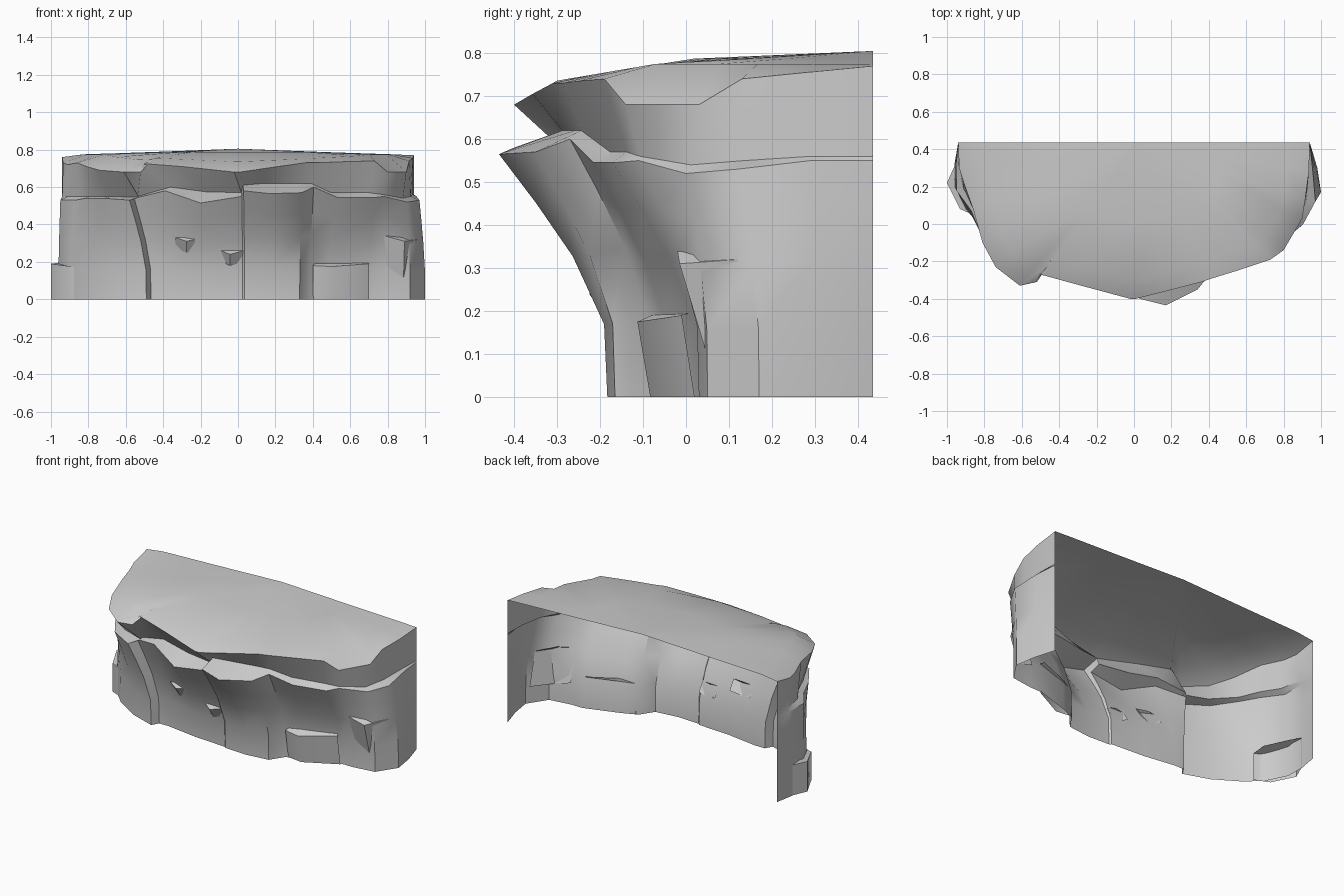
import bpy, bmesh
from mathutils import Vector as V

# Columns run left to right round the cliff; doubled columns make stepped slabs.
FOOT = [(-.94, .435), (-.96, .32), (-.96, .2), (-.9, .08), (-.81, -.01), (-.65, -.11),
        (-.49, -.165), (-.465, -.12), (-.4, -.12), (-.2, -.15), (.025, -.165), (.035, -.175),
        (.18, -.183), (.33, -.165), (.385, -.08), (.48, -.04), (.7, .03), (.78, .03),
        (.92, .05), (1, .17), (.98, .3), (.94, .435)]
# ledge lip: x, y, z, inset, rise
LEDGE = [(-.94, .435, .53, 0, .02), (-.95, .33, .53, .01, .02), (-.95, .18, .53, .04, .02),
         (-.87, .07, .53, .03, .02), (-.82, -.05, .54, .03, .01), (-.72, -.2, .54, .06, .01),
         (-.58, -.27, .53, .08, .015), (-.555, -.21, .54, .03, .01), (-.39, -.28, .58, .06, .02),
         (-.2, -.35, .515, .1, .06), (.02, -.35, .55, .07, .02), (.03, -.4, .58, .11, .03),
         (.17, -.435, .565, .15, .055), (.34, -.35, .57, .1, .05), (.405, -.27, .6, .03, .02),
         (.53, -.215, .545, .05, .025), (.735, -.17, .545, .05, .025), (.78, -.11, .55, .005, .01),
         (.905, .0, .52, .025, .02), (.97, .12, .53, .05, .02), (.955, .29, .55, .02, .01),
         (.94, .435, .55, 0, .01)]
RIM = [(-.94, .435, .76), (-.935, .3, .73), (-.91, .22, .72), (-.86, .08, .73), (-.81, -.1, .71),
       (-.74, -.23, .69), (-.61, -.33, .68), (-.52, -.31, .68), (-.5, -.27, .725),
       (-.3, -.325, .71), (-.02, -.4, .68), (.01, -.4, .68), (.18, -.357, .705),
       (.36, -.31, .73), (.42, -.29, .73), (.55, -.25, .735), (.73, -.19, .74),
       (.8, -.14, .68), (.9, .03, .68), (.915, .13, .74), (.935, .28, .755), (.94, .435, .77)]
CENTRE = V((0, .435, .805))


def finish(name, bm):
    me = bpy.data.meshes.new(name)
    bm.to_mesh(me)
    bm.free()
    ob = bpy.data.objects.new(name, me)
    bpy.context.collection.objects.link(ob)
    bpy.ops.object.select_all(action='DESELECT')
    ob.select_set(True)
    bpy.context.view_layer.objects.active = ob
    bpy.ops.object.shade_smooth_by_angle(angle=.7)


def loft(name, levels):
    bm = bmesh.new()
    rows = [[bm.verts.new(p) for p in row] for row in levels]
    for lo, hi in zip(rows, rows[1:]):
        for i in range(len(lo) - 1):
            bm.faces.new((lo[i], lo[i + 1], hi[i + 1], hi[i]))
    bmesh.ops.remove_doubles(bm, verts=bm.verts, dist=.0005)
    finish(name, bm)


def shelf(name, outer, inner, drop, shift=(0, 0)):
    """Ledge face with a skirt running down from its lip."""
    bm = bmesh.new()
    o = [bm.verts.new(p) for p in outer]
    n = [bm.verts.new(p) for p in inner]
    low = [bm.verts.new((p[0] + shift[0], p[1] + shift[1], max(0, p[2] - drop))) for p in outer]
    bm.faces.new(o + n)
    for i in range(len(o) - 1):
        bm.faces.new((low[i], low[i + 1], o[i + 1], o[i]))
    finish(name, bm)


# Overhanging wall: foot, belly rows, ledge lip, ledge back, rim
foot = [V((x, y, 0)) for x, y in FOOT]
lip = [V(l[:3]) for l in LEDGE]


def belly(t, h):
    return [V((*f.xy.lerp(l.xy, t), l.z * h)) for f, l in zip(foot, lip)]


back = []
for p, l in zip(lip, LEDGE):
    d = V((-p.x, .435 - p.y, 0)).normalized() * l[3]
    back.append(p + d + V((0, 0, l[4])))
rim = [V(p) for p in RIM]
loft("cliff_wall", [foot, belly(.03, .3), belly(.32, .58), belly(.66, .8), lip, back, rim])


# Gently crowned top plate
def ring(s, lift):
    row = []
    for p in rim:
        q = CENTRE.lerp(p, s)
        q.z = .775 + lift + .17 * min(0, q.y + .07)
        row.append(q)
    return row


loft("cliff_top", [rim, ring(.88, 0), ring(.5, .012), [CENTRE.copy() for _ in rim]])

# Low slabs reaching the ground
shelf("right_low_slab", [(.4, -.1, .18), (.5, -.113, .175), (.7, -.01, .19)],
      [(.68, .03, .2), (.5, -.05, .21), (.41, -.08, .19)], .2, (0, .03))
shelf("left_low_slab", [(-.955, .32, .19), (-1, .22, .19), (-.93, .08, .18), (-.84, .04, .17)],
      [(-.86, .1, .2), (-.93, .25, .2)], .2)

# Small chipped ledges whose skirts fade back into the wall
shelf("chip_right", [(.78, -.02, .34), (.89, -.015, .31), (.97, .12, .32)],
      [(.94, .12, .335), (.87, .04, .345)], .2, (-.005, .06))
for name, x, y, z, w in (("chip_left", -.26, -.2, .32, .075), ("chip_middle", -.03, -.2, .25, .06)):
    shelf(name, [(x - w, y, z + .01), (x - w * .2, y - .025, z - .01), (x + w, y - .01, z + .01)],
          [(x, y + .01, z + .012)], .06, (0, .04))
